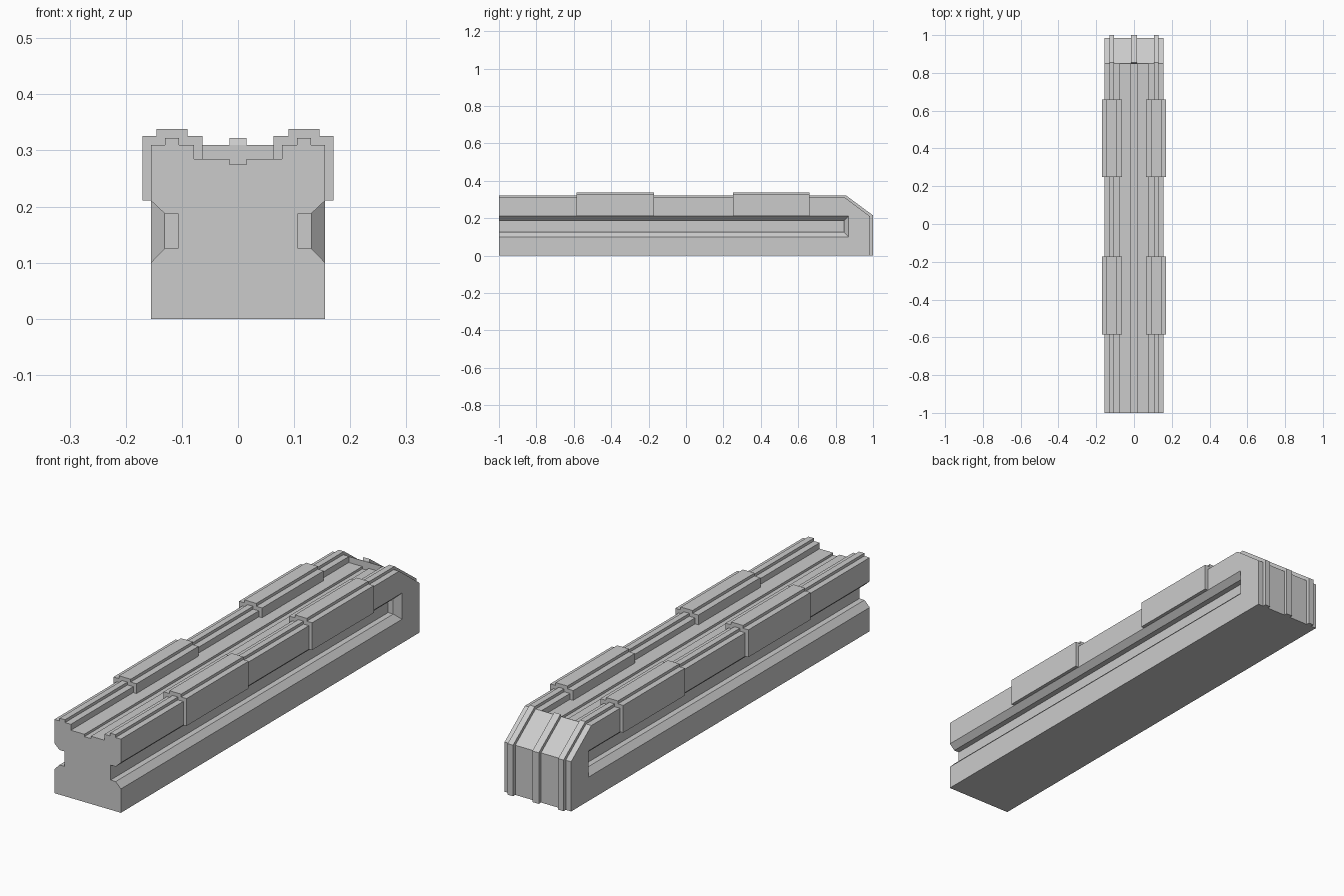
import bpy, bmesh

if "Cube" in bpy.data.objects:
    bpy.data.objects.remove(bpy.data.objects["Cube"])


def finish(name, bm):
    bmesh.ops.recalc_face_normals(bm, faces=bm.faces)
    mesh = bpy.data.meshes.new(name)
    bm.to_mesh(mesh)
    bm.free()
    obj = bpy.data.objects.new(name, mesh)
    bpy.context.collection.objects.link(obj)
    return obj


def loft(name, rings):
    """Bridge matching rings of points and cap both ends."""
    bm = bmesh.new()
    rows = [[bm.verts.new(p) for p in ring] for ring in rings]
    n = len(rows[0])
    for a, b in zip(rows, rows[1:]):
        for i in range(n):
            j = (i + 1) % n
            bm.faces.new((a[i], a[j], b[j], b[i]))
    bm.faces.new(rows[0])
    bm.faces.new(rows[-1])
    return finish(name, bm)


def along_x(name, profile, x0, x1):
    return loft(name, [[(x, y, z) for y, z in profile] for x in (x0, x1)])


def along_y(name, profile, y0, y1):
    return loft(name, [[(x, y, z) for x, z in profile] for y in (y0, y1)])


def mirrored(obj):
    mod = obj.modifiers.new("mirror", "MIRROR")
    mod.use_axis[0] = True
    mod.use_mirror_merge = False
    return obj


def cut(target, cutter):
    cutter.hide_render = True
    cutter.hide_viewport = True
    cutter.display_type = "WIRE"
    mod = target.modifiers.new("cut", "BOOLEAN")
    mod.operation = "DIFFERENCE"
    mod.solver = "EXACT"
    mod.object = cutter


# Main body with sloped rear end
body = along_x("body", [(-1, 0), (0.985, 0), (0.985, 0.209), (0.85, 0.31), (-1, 0.31)],
               -0.155, 0.155)

# Stepped channel along the top
half = [(0.015, 0.275), (0.015, 0.285), (0.078, 0.285), (0.078, 0.36)]
channel = along_y("top_channel_cutter", half + [(-x, z) for x, z in reversed(half)],
                  -1.1, 0.848)
cut(body, channel)

# Flared slots in both sides
for side, s in (("left", -1), ("right", 1)):
    rings = []
    for x, z0, z1, y1 in ((0.165, 0.09, 0.22, 0.88),
                          (0.131, 0.125, 0.188, 0.845),
                          (0.107, 0.125, 0.188, 0.845)):
        rings.append([(s * x, -1.1, z0), (s * x, y1, z0), (s * x, y1, z1), (s * x, -1.1, z1)])
    cut(body, loft(side + "_slot_cutter", rings))

# Raised ribs that run over the top and down the rear
outer = [(0.855, 0.322), (1, 0.215), (1, 0)]
inner = [(0.985, 0), (0.985, 0.209), (0.85, 0.31)]
mirrored(along_x("side_ribs", [(-1, 0.31), (-1, 0.322)] + outer + inner, 0.105, 0.130))
along_x("rear_center_rib", outer + inner, -0.015, 0.015)

# Stepped clamp blocks over the shoulders
clamp = [(0.063, 0.28), (0.063, 0.326), (0.09, 0.326), (0.09, 0.338), (0.145, 0.338),
         (0.145, 0.326), (0.17, 0.326), (0.17, 0.211), (0.15, 0.211), (0.15, 0.28)]
for label, y0, y1 in (("front", -0.585, -0.172), ("rear", 0.25, 0.66)):
    mirrored(along_y(label + "_clamp_blocks", clamp, y0, y1))
